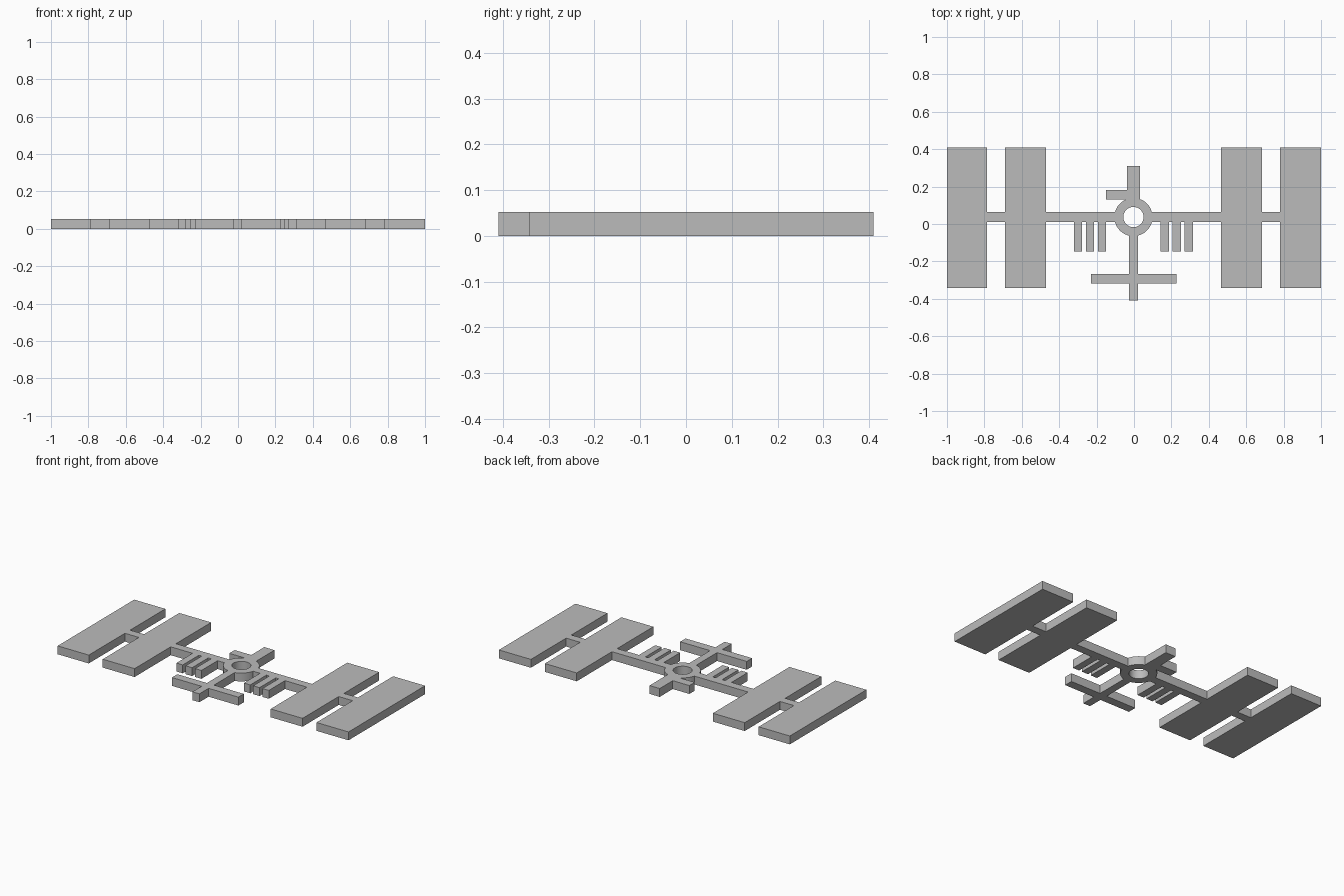
import bpy, bmesh, math

cube = bpy.data.objects.get("Cube")
if cube:
    bpy.data.objects.remove(cube, do_unlink=True)

H = 0.052          # plate thickness
CX, CY = -0.003, 0.037   # centre of the hub

grey = bpy.data.materials.new("light_grey")
grey.use_nodes = True
grey.diffuse_color = (0.5, 0.5, 0.5, 1)
grey.node_tree.nodes["Principled BSDF"].inputs["Base Color"].default_value = (0.5, 0.5, 0.5, 1)


def finish(name, bm):
    bmesh.ops.recalc_face_normals(bm, faces=bm.faces)
    mesh = bpy.data.meshes.new(name)
    bm.to_mesh(mesh)
    bm.free()
    mesh.materials.append(grey)
    obj = bpy.data.objects.new(name, mesh)
    bpy.context.collection.objects.link(obj)
    return obj


def slab(name, x0, x1, y0, y1):
    bm = bmesh.new()
    bmesh.ops.create_cube(bm, size=1)
    for v in bm.verts:
        v.co.x = x1 if v.co.x > 0 else x0
        v.co.y = y1 if v.co.y > 0 else y0
        v.co.z = H if v.co.z > 0 else 0
    return finish(name, bm)


def ring(name, inner, outer, steps=64):
    # rectangular section spun around the hub axis
    bm = bmesh.new()
    section = [(inner, 0), (outer, 0), (outer, H), (inner, H)]
    verts = [bm.verts.new((CX + r, CY, z)) for r, z in section]
    edges = [bm.edges.new((verts[i], verts[(i + 1) % 4])) for i in range(4)]
    bmesh.ops.spin(bm, geom=verts + edges, cent=(CX, CY, 0), axis=(0, 0, 1),
                   angle=math.tau, steps=steps, use_duplicate=False)
    bmesh.ops.remove_doubles(bm, verts=bm.verts, dist=1e-5)
    obj = finish(name, bm)
    bpy.context.view_layer.objects.active = obj
    obj.select_set(True)
    bpy.ops.object.shade_smooth_by_angle(angle=math.radians(30))
    obj.select_set(False)


ring("hub_ring", 0.054, 0.102)

# Both wings: truss pieces, solar panels and radiator fins
for side, s in (("left", 1), ("right", -1)):
    def wing(name, a, b, y0, y1):
        xs = sorted((CX + s * a, CX + s * b))
        slab(f"{side}_{name}", xs[0], xs[1], y0, y1)

    wing("inner_truss", 0.09, 0.468, 0.012, 0.063)
    wing("outer_truss", 0.687, 0.783, 0.012, 0.063)
    wing("inner_panel", 0.468, 0.687, -0.343, 0.409)
    slab(f"{side}_outer_panel", *sorted((CX + s * 0.783, s * 1.0)), -0.343, 0.409)
    for i in range(3):
        a = 0.146 + i * 0.064
        wing(f"radiator_{i + 1}", a, a + 0.044, -0.147, 0.012)

# Rear module with its side dock
slab("rear_module", -0.037, 0.033, 0.125, 0.311)
slab("side_dock", -0.151, -0.037, 0.130, 0.183)

# Front boom and crossbar
slab("front_boom", -0.027, 0.021, -0.409, -0.055)
slab("crossbar_right", -0.231, -0.027, -0.319, -0.266)
slab("crossbar_left", 0.021, 0.226, -0.319, -0.266)
